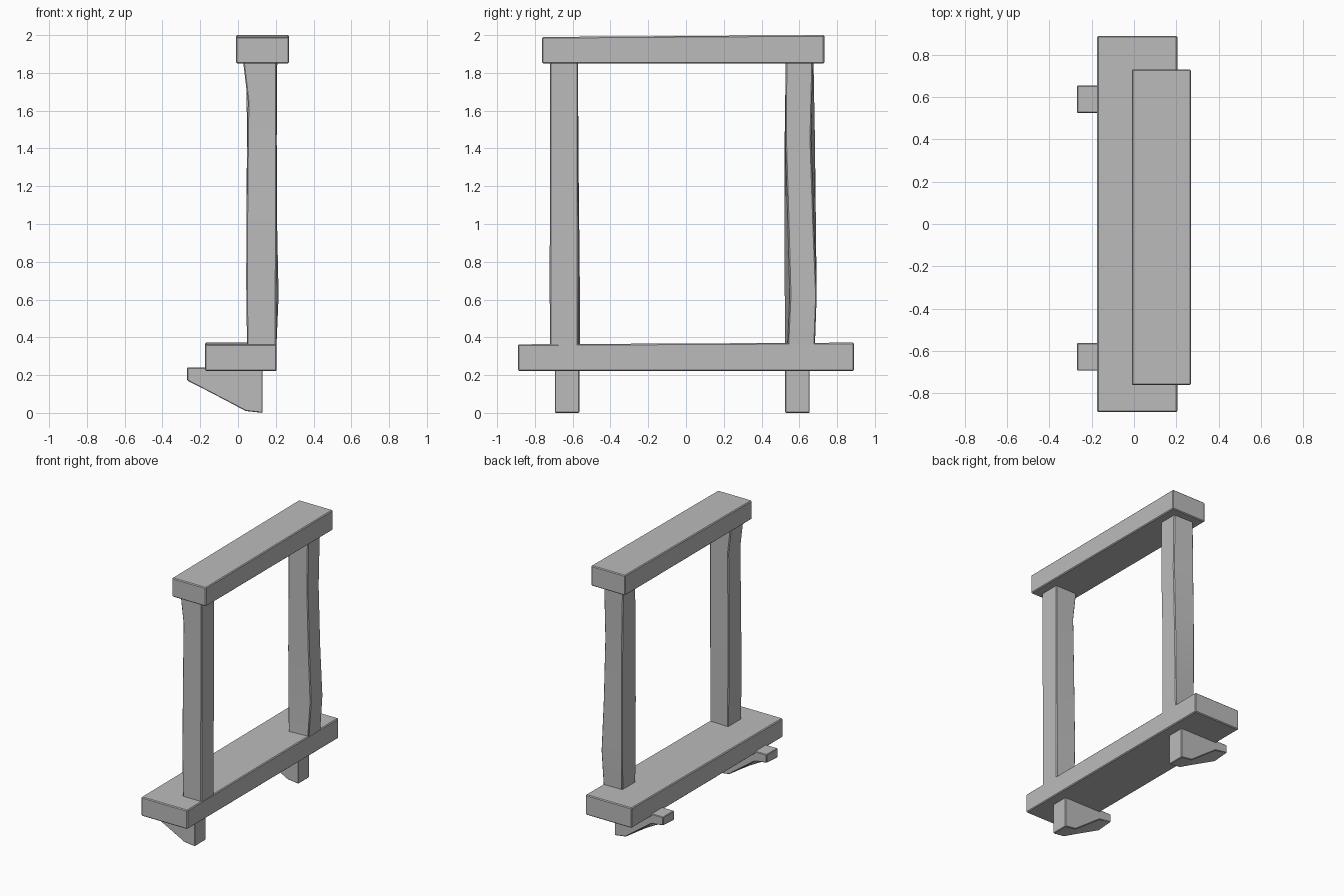
import bpy, bmesh, math

if "Cube" in bpy.data.objects:
    bpy.data.objects.remove(bpy.data.objects["Cube"])

stone = bpy.data.materials.new("plain grey")
stone.diffuse_color = (0.5, 0.5, 0.5, 1)
stone.use_nodes = True
stone.node_tree.nodes["Principled BSDF"].inputs["Base Color"].default_value = stone.diffuse_color


def loft(name, rings, bevel=0.006):
    """Skin matching rings of points, cap the ends and soften the hard edges."""
    bm = bmesh.new()
    vs = [[bm.verts.new(p) for p in r] for r in rings]
    n = len(vs[0])
    for a, b in zip(vs, vs[1:]):
        for i in range(n):
            j = (i + 1) % n
            bm.faces.new((a[i], a[j], b[j], b[i]))
    bm.faces.new(vs[0][::-1])
    bm.faces.new(vs[-1])
    bmesh.ops.recalc_face_normals(bm, faces=bm.faces)
    hard = [e for e in bm.edges if e.calc_face_angle(0) > math.radians(50)]
    bmesh.ops.bevel(bm, geom=hard, offset=bevel, segments=1, affect='EDGES')
    me = bpy.data.meshes.new(name)
    bm.to_mesh(me)
    bm.free()
    me.materials.append(stone)
    ob = bpy.data.objects.new(name, me)
    bpy.context.collection.objects.link(ob)
    bpy.ops.object.select_all(action='DESELECT')
    ob.select_set(True)
    bpy.context.view_layer.objects.active = ob
    bpy.ops.object.shade_smooth_by_angle(angle=math.radians(35))
    return ob


def beam(name, x0, x1, y0, y1, z0, top0, top1):
    """Long beam along y whose top rises slightly from one end to the other."""
    loft(name, [[(x0, y, z0), (x1, y, z0), (x1, y, t), (x0, y, t)]
                for y, t in ((y0, top0), (y1, top1))])


# Sill and lintel
beam("sill", -0.175, 0.205, -0.89, 0.89, 0.222, 0.363, 0.372)
beam("lintel", -0.01, 0.27, -0.763, 0.732, 1.85, 1.99, 2.0)


# Posts: z, back x, front x, then y pair on the -x side and y pair on the +x side
def post(name, levels):
    loft(name, [[(xa, a0, z), (xb, b0, z), (xb, b1, z), (xa, a1, z)]
                for z, xa, xb, a0, a1, b0, b1 in levels])


post("left_post", [
    (0.34, 0.048, 0.203, -0.72, -0.562, -0.72, -0.57),
    (0.70, 0.043, 0.203, -0.722, -0.562, -0.722, -0.57),
    (1.25, 0.047, 0.205, -0.72, -0.568, -0.72, -0.571),
    (1.65, 0.052, 0.205, -0.72, -0.571, -0.72, -0.571),
    (1.87, 0.026, 0.205, -0.72, -0.571, -0.72, -0.571)])
post("right_post", [
    (0.34, 0.048, 0.203, 0.525, 0.68, 0.537, 0.682),
    (0.62, 0.045, 0.215, 0.522, 0.688, 0.55, 0.692),
    (1.00, 0.045, 0.207, 0.521, 0.688, 0.54, 0.677),
    (1.45, 0.047, 0.205, 0.522, 0.683, 0.526, 0.662),
    (1.87, 0.045, 0.208, 0.528, 0.675, 0.528, 0.672)])

# Brackets: straight underside on one flank, carved underside on the other
straight = [(-0.27, 0.24), (-0.27, 0.172), (-0.17, 0.12), (-0.06, 0.063),
            (0.04, 0.01), (0.13, 0.0), (0.13, 0.24)]
carved = [(-0.27, 0.24), (-0.27, 0.18), (-0.17, 0.165), (-0.06, 0.085),
          (0.04, 0.012), (0.13, 0.0), (0.13, 0.24)]
for side, y in (("left", -0.694), ("right", 0.525)):
    loft(side + "_bracket", [[(x, y, z) for x, z in straight],
                             [(x, y + 0.13, z) for x, z in carved]], 0.004)
